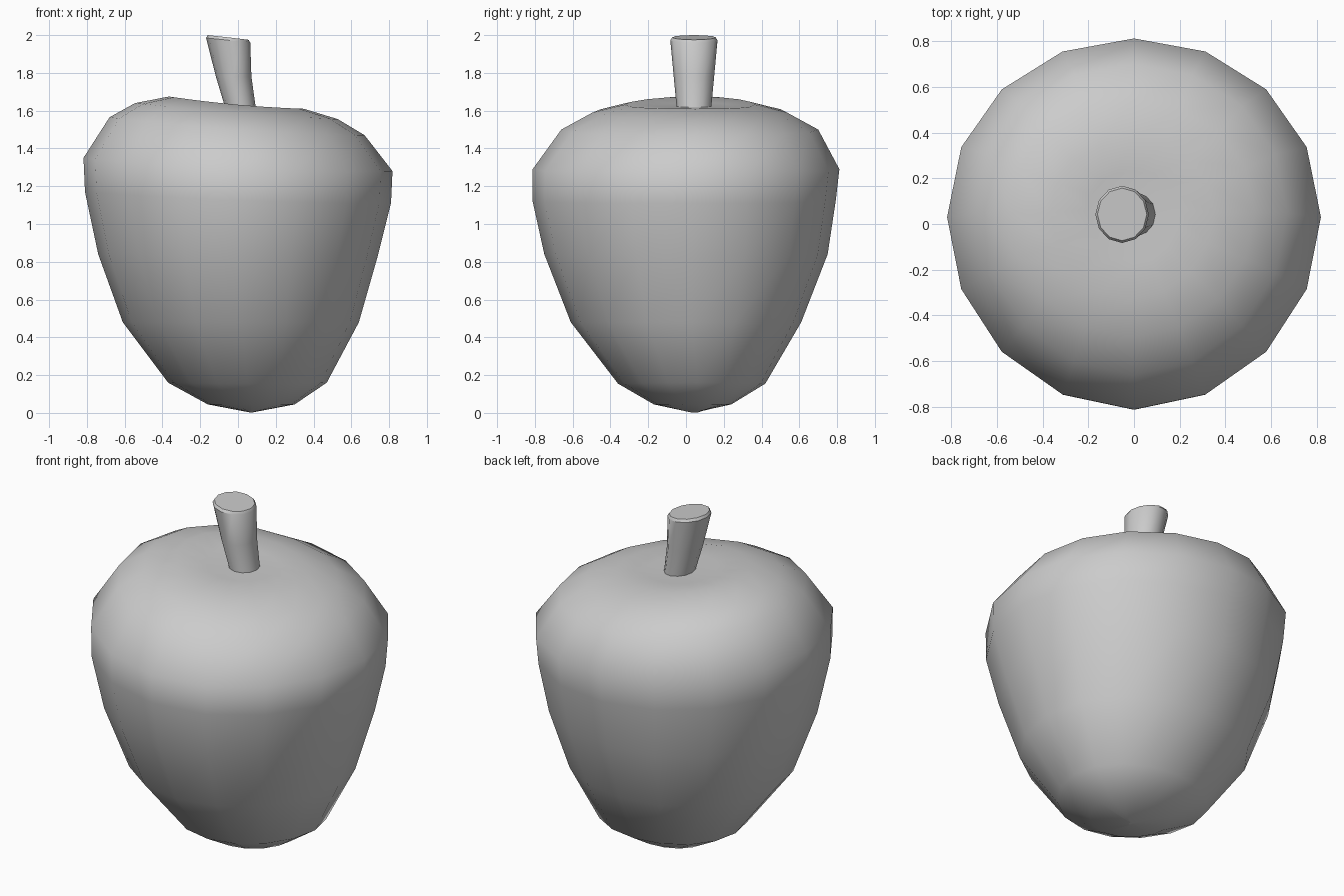
import bpy, bmesh, math


def loft(name, rings, sides, bow=0.0, sharp=35):
    """Skin closed rings: (cx, cy, rx, ry, z at -x, z at +x, z at the y ends)."""
    bm = bmesh.new()
    loops = []
    for cx, cy, rx, ry, zl, zr, zy in rings:
        loop = []
        for i in range(sides):
            a = 2 * math.pi * i / sides
            c, s = math.cos(a), math.sin(a)
            z = zy + ((zl + zr) / 2 - zy) * c * c + (zr - zl) / 2 * c
            loop.append(bm.verts.new((cx + rx * c, cy + ry * s + bow * c * c, z)))
        loops.append(loop)
    for lo, hi in zip(loops, loops[1:]):
        for i in range(sides):
            j = (i + 1) % sides
            bm.faces.new((lo[i], lo[j], hi[j], hi[i]))
    bm.faces.new(loops[0][::-1])
    bm.faces.new(loops[-1])
    # fan the end caps of wide shapes are tiny, so plain n-gons suffice
    bmesh.ops.recalc_face_normals(bm, faces=bm.faces)
    mesh = bpy.data.meshes.new(name)
    bm.to_mesh(mesh)
    bm.free()
    obj = bpy.data.objects.new(name, mesh)
    bpy.context.collection.objects.link(obj)
    bpy.ops.object.select_all(action='DESELECT')
    obj.select_set(True)
    bpy.context.view_layer.objects.active = obj
    bpy.ops.object.shade_smooth_by_angle(angle=math.radians(sharp))
    return obj


# Fruit: 16-sided, leaning slightly, with a shallow dish on top
loft("apple_body", [
    (0.07, 0.035, 0.01, 0.01, 0.003, 0.003, 0.003),
    (0.07, 0.035, 0.23, 0.205, 0.045, 0.045, 0.045),
    (0.05, 0.03, 0.42, 0.39, 0.16, 0.16, 0.155),
    (0.015, 0.0, 0.625, 0.61, 0.48, 0.48, 0.48),
    (0.0, 0.0, 0.74, 0.75, 0.84, 0.83, 0.84),
    (0.0, -0.01, 0.81, 0.803, 1.17, 1.11, 1.125),
    (0.0, 0.0, 0.818, 0.812, 1.35, 1.28, 1.29),
    (-0.005, 0.02, 0.675, 0.68, 1.565, 1.47, 1.50),
    (-0.008, 0.02, 0.537, 0.515, 1.64, 1.555, 1.59),
    (-0.008, 0.02, 0.357, 0.345, 1.675, 1.61, 1.632),
    (0.0, 0.03, 0.2, 0.2, 1.643, 1.612, 1.626),
    (0.0, 0.04, 0.01, 0.01, 1.622, 1.622, 1.622),
], 16, bow=0.03, sharp=60)

# Stem: flares and bends to the left, with a narrow bevel at the cut end
loft("apple_stem", [
    (0.02, 0.042, 0.08, 0.09, 1.57, 1.57, 1.57),
    (0.01, 0.042, 0.082, 0.093, 1.63, 1.63, 1.63),
    (-0.023, 0.042, 0.094, 0.107, 1.78, 1.78, 1.78),
    (-0.052, 0.042, 0.117, 0.125, 1.985, 1.96, 1.973),
    (-0.052, 0.042, 0.108, 0.115, 2.0, 1.975, 1.988),
], 12)
